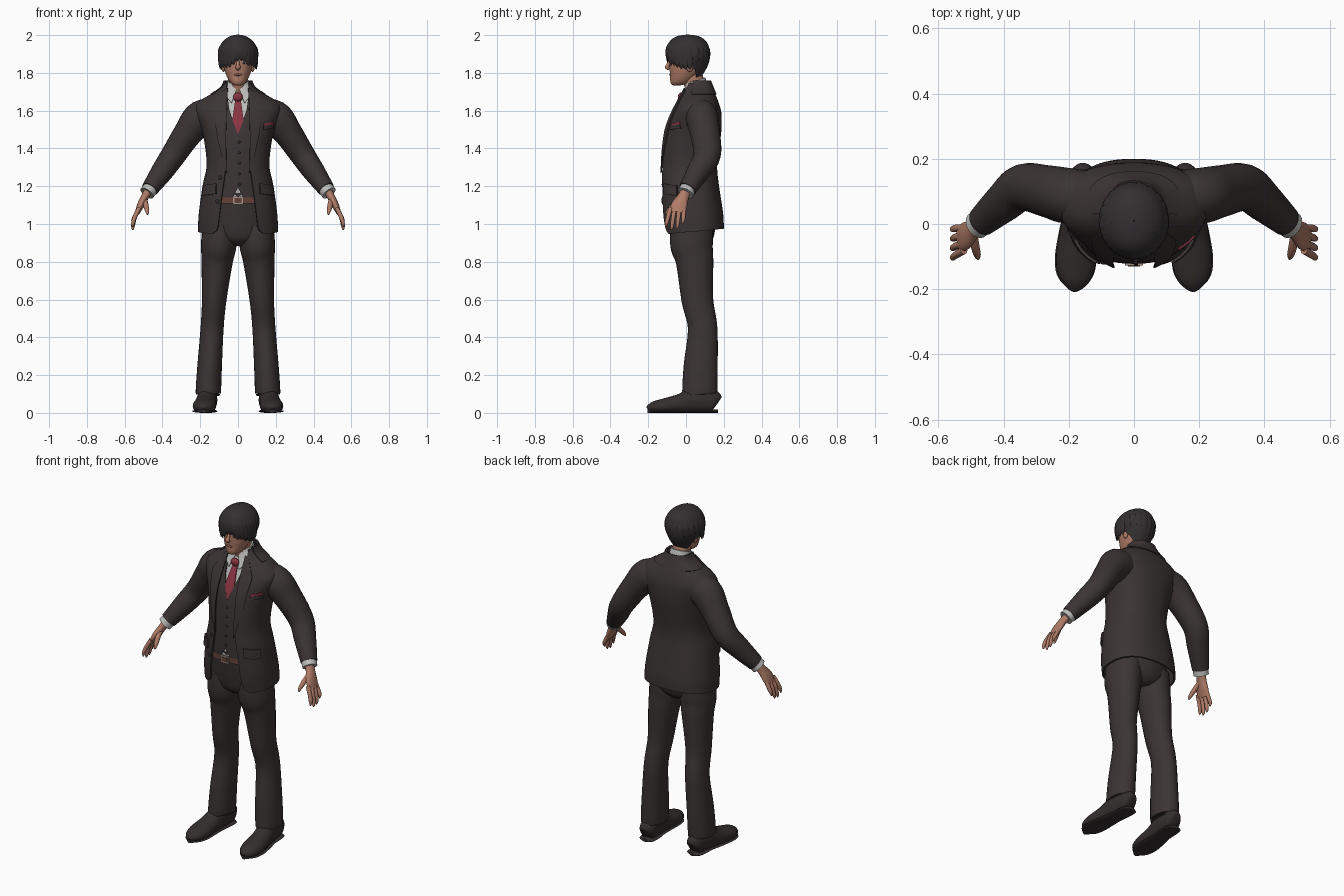
import bpy, bmesh, math, random
from mathutils import Vector

random.seed(4)


def mat(name, r, g, b):
    m = bpy.data.materials.new(name)
    m.diffuse_color = (r, g, b, 1)
    return m


SUIT = mat("dark suit cloth", .044, .034, .034)
HAIR = mat("black hair", .033, .029, .030)
SHOE = mat("dark shoe leather", .035, .028, .028)
SKIN = mat("skin", .43, .20, .135)
SHIRT = mat("shirt white", .50, .51, .49)
RED = mat("tie red", .26, .035, .055)
BELT = mat("belt brown", .13, .055, .04)
METAL = mat("buckle metal", .38, .30, .25)
LIPS = mat("lips", .32, .12, .09)


def add(name, verts, faces, m, thick=0):
    me = bpy.data.meshes.new(name)
    me.from_pydata([tuple(v) for v in verts], [], faces)
    bm = bmesh.new()
    bm.from_mesh(me)
    bmesh.ops.remove_doubles(bm, verts=bm.verts, dist=1e-5)
    bmesh.ops.recalc_face_normals(bm, faces=bm.faces)
    bm.to_mesh(me)
    bm.free()
    me.materials.append(m)
    ob = bpy.data.objects.new(name, me)
    bpy.context.collection.objects.link(ob)
    for o in bpy.context.selected_objects:
        o.select_set(False)
    ob.select_set(True)
    bpy.context.view_layer.objects.active = ob
    if thick:
        s = ob.modifiers.new("thickness", 'SOLIDIFY')
        s.thickness, s.offset = thick, 0
        bpy.ops.object.modifier_apply(modifier=s.name)
    bpy.ops.object.shade_smooth_by_angle(angle=math.radians(45))
    return ob


def spline(pts, per=5):
    """Catmull-Rom samples through tuples of any length."""
    p = [pts[0]] + list(pts) + [pts[-1]]
    out = []
    for i in range(1, len(p) - 2):
        for k in range(per):
            t = k / per
            out.append([.5 * (2 * b + (c - a) * t + (2 * a - 5 * b + 4 * c - d) * t * t
                              + (3 * b - a - 3 * c + d) * t ** 3)
                        for a, b, c, d in zip(*p[i - 1:i + 3])])
    return out + [list(pts[-1])]


def lerp(table, z):
    if z <= table[0][0]:
        return list(table[0][1:])
    for a, b in zip(table, table[1:]):
        if z <= b[0]:
            t = (z - a[0]) / (b[0] - a[0])
            return [u + (v - u) * t for u, v in zip(a[1:], b[1:])]
    return list(table[-1][1:])


def tube(name, pts, m, up=(0, 1, 0), n=20, per=5, floor=None):
    """Elliptical sweep along (x, y, z, side radius, up radius)."""
    s = spline(pts, per)
    c = [Vector(p[:3]) for p in s]
    vs, up = [], Vector(up)
    for i, p in enumerate(s):
        t = (c[min(i + 1, len(c) - 1)] - c[max(i - 1, 0)]).normalized()
        a = t.cross(up).normalized()
        b = a.cross(t)
        for k in range(n):
            q = 2 * math.pi * k / n
            v = c[i] + a * p[3] * math.cos(q) + b * p[4] * math.sin(q)
            if floor is not None:
                v.z = max(v.z, floor)
            vs.append(v)
    L = len(s)
    fs = [(i * n + k, i * n + (k + 1) % n, (i + 1) * n + (k + 1) % n, (i + 1) * n + k)
          for i in range(L - 1) for k in range(n)]
    fs += [tuple(range(n)), tuple(range((L - 1) * n, L * n))]
    return add(name, vs, fs, m)


# Cross-sections: height, front y, back y, half width
BODY = spline([(.945, -.115, .195, .207), (1.05, -.128, .192, .203), (1.2, -.13, .17, .183),
               (1.3, -.128, .16, .162), (1.4, -.122, .17, .168), (1.5, -.106, .183, .188),
               (1.58, -.075, .183, .22), (1.62, -.055, .175, .222), (1.655, -.037, .163, .19),
               (1.69, -.02, .148, .128), (1.725, -.008, .134, .08), (1.76, 0, .12, .064)])
SCALP = spline([(1.775, -.07, .075, .06), (1.83, -.09, .108, .083), (1.88, -.101, .121, .1),
                (1.92, -.102, .122, .1), (1.96, -.088, .108, .082), (1.985, -.06, .08, .053),
                (1.996, -.03, .05, .027), (2.0, .008, .012, .001)])
P = 2.35


def shell(name, table, z0, z1, opening, m, off=0, thick=0, lift=0, p=P, rows=48, n=56, by_angle=False):
    """Wrap a sheet round the sections, leaving a front gap given by (height, gap)."""
    vs = []
    for i in range(rows + 1):
        z = z0 + (z1 - z0) * i / rows
        yf, yb, rx = lerp(table, z)
        yf, yb, rx = yf + off, yb - off, max(rx - off, .001)
        g = lerp(opening, z)[0]
        a0 = g if by_angle else math.asin(min(1, max(0, g / rx) ** (p / 2)))
        for k in range(n + 1):
            a = a0 + (2 * math.pi - 2 * a0) * k / n
            s, c = math.sin(a), math.cos(a)
            x = rx * math.copysign(abs(s) ** (2 / p), s)
            y = (yf + yb) / 2 - (yb - yf) / 2 * math.copysign(abs(c) ** (2 / p), c)
            vs.append((x, y, z + lift * (1 - c) / 2 * max(0, 1 - (z - z0) / .12)))
    w = n + 1
    fs = [(i * w + k, i * w + k + 1, (i + 1) * w + k + 1, (i + 1) * w + k)
          for i in range(rows) for k in range(n)]
    return add(name, vs, fs, m, thick)


def front_y(x, z, off):
    yf, yb, rx = lerp(BODY, z)
    r = min(.999, abs(x) / (rx - off))
    return (yf + yb) / 2 - ((yb - yf) / 2 - off) * (1 - r ** P) ** (1 / P)


def patch(name, left, right, off, m, side=1, thick=.006, n=8):
    """Plate hugging the chest between two (x, z) edge lines."""
    def resample(e):
        t = [(i, *q) for i, q in enumerate(e)]
        return [lerp(t, (len(e) - 1) * j / 16) for j in range(17)]
    vs = []
    for (xa, za), (xb, zb) in zip(resample(left), resample(right)):
        for k in range(n + 1):
            x, z = xa + (xb - xa) * k / n, za + (zb - za) * k / n
            vs.append((side * x, front_y(x, z, off), z))
    w = n + 1
    fs = [(i * w + k, i * w + k + 1, (i + 1) * w + k + 1, (i + 1) * w + k)
          for i in range(16) for k in range(n)]
    return add(name, vs, fs, m, thick)


def ball(name, loc, r, m):
    vs, fs, n, h = [], [], 14, 8
    for i in range(h + 1):
        a = math.pi * i / h
        vs += [(loc[0] + r[0] * math.sin(a) * math.cos(2 * math.pi * k / n),
                loc[1] + r[1] * math.sin(a) * math.sin(2 * math.pi * k / n),
                loc[2] + r[2] * math.cos(a)) for k in range(n)]
    fs = [(i * n + k, i * n + (k + 1) % n, (i + 1) * n + (k + 1) % n, (i + 1) * n + k)
          for i in range(h) for k in range(n)]
    return add(name, vs, fs, m)


# Clothed torso: shirt, waistcoat, jacket
shell("shirt", BODY, 1.13, 1.72, [(0, 0)], SHIRT, off=.02)
shell("waistcoat", BODY, 1.14, 1.70, [(1.14, .03), (1.19, 0), (1.475, 0), (1.60, .045), (1.70, .06)],
      SUIT, off=.011, thick=.006)
shell("jacket", BODY, .945, 1.745,
      [(.945, .135), (.96, .115), (.985, .104), (1.15, .085), (1.28, .066), (1.45, .072),
       (1.6, .068), (1.7, .062), (1.745, .056)], SUIT, thick=.01, lift=.03)
shell("jacket_collar", BODY, 1.685, 1.757, [(0, 1.25)], SUIT, off=-.007, thick=.01, by_angle=True, rows=8)
tube("shirt_collar", [(0, .07, 1.69, .066, .06), (0, .056, 1.73, .06, .058), (0, .047, 1.758, .057, .058)], SHIRT)
tube("hips", [(0, .035, .885, .06, .07), (0, .035, .93, .165, .112), (0, .03, 1.05, .18, .13),
              (0, .025, 1.17, .165, .137)], SUIT, n=32)
patch("belt", [(-.1, 1.108), (-.1, 1.14)], [(.1, 1.108), (.1, 1.14)], .011, BELT)
patch("belt_buckle", [(-.027, 1.102), (-.027, 1.146)], [(.027, 1.102), (.027, 1.146)], .005, METAL)
patch("buckle_centre", [(-.018, 1.111), (-.018, 1.137)], [(.018, 1.111), (.018, 1.137)], .002, BELT)
patch("tie", [(-.014, 1.66), (-.03, 1.55), (-.002, 1.478)], [(.014, 1.66), (.03, 1.55), (.002, 1.478)], .011, RED)
ball("tie_knot", (0, -.027, 1.672), (.026, .016, .024), RED)
patch("pocket_square", [(.135, 1.518), (.137, 1.531)], [(.187, 1.526), (.186, 1.541)], -.007, RED)
patch("breast_pocket", [(.133, 1.498), (.135, 1.52)], [(.187, 1.506), (.187, 1.528)], -.009, SUIT)
for i in range(5):
    z = 1.21 + .056 * i
    ball("waistcoat_button", (.006, front_y(0, z, .006), z), (.007, .005, .007), SHOE)
for x, z in ((-.092, 1.245), (-.108, 1.12)):
    ball("jacket_button", (x, front_y(x, z, -.004), z), (.011, .006, .011), SHOE)

# Head, face and neck
tube("neck", [(0, .065, 1.66, .055, .055), (0, .045, 1.74, .05, .054), (0, .025, 1.82, .05, .055)], SKIN)
FACE = spline([(1.733, -.066, -.035, .014), (1.738, -.076, -.01, .028), (1.755, -.083, .03, .045),
               (1.785, -.084, .065, .061), (1.82, -.087, .09, .072), (1.87, -.089, .1, .077),
               (1.93, -.083, .1, .072), (1.975, -.03, .05, .03)])
head = shell("head", FACE, 1.733, 1.975, [(0, 0)], SKIN, p=2.15)
ball("chin_underside", (0, -.04, 1.752), (.036, .036, .019), SKIN)
tube("nose", [(0, -.084, 1.868, .007, .006), (0, -.094, 1.845, .009, .009), (0, -.1, 1.83, .014, .011),
              (0, -.088, 1.818, .01, .006)], SKIN, n=12)
ball("lips", (0, -.083, 1.79), (.021, .006, .006), LIPS)
for s in (1, -1):
    ball("ear", (s * .077, .02, 1.835), (.012, .019, .03), SKIN)
    ball("eye", (s * .032, -.081, 1.853), (.014, .005, .005), SHIRT)
    ball("iris", (s * .032, -.083, 1.853), (.006, .005, .006), HAIR)
    tube("eyebrow", [(s * .014, -.088, 1.868, .003, .003), (s * .034, -.083, 1.874, .005, .004),
                     (s * .054, -.068, 1.868, .002, .002)], HAIR, up=(0, 0, 1), n=8)

# Hair: cap with open face, then overlapping fringe and crown locks
shell("hair_cap", SCALP, 1.775, 2.0, [(1.775, 2.35), (1.82, 1.95), (1.84, 1.5), (1.87, 1.05), (1.885, 0)],
      HAIR, thick=.006, p=2.05, by_angle=True)


def lock(a, sweep, z_tip):
    pts = []
    for t, r in ((0, .012), (.3, .022), (.6, .024), (.85, .016), (1, .002)):
        z = 1.975 + (z_tip - 1.975) * t
        yf, yb, rx = lerp(SCALP, max(z, 1.885 if abs(a) < 1.7 else 0))
        q = a + sweep * t
        pts.append((rx * .97 * math.sin(q), (yf + yb) / 2 - (yb - yf) * .485 * math.cos(q), z, r, r * .4))
    tube("hair_lock", pts, HAIR, up=(math.sin(a), -math.cos(a), .3), n=10, per=4)


for i in range(15):
    a = -1.5 + i * 3 / 14
    lock(a, .18, 1.862 - .035 * abs(math.sin(a)) + random.uniform(-.014, .01))
for i in range(9):
    lock(1.9 + i * .31, .15, 1.81 + random.uniform(-.02, .015))

# Mirrored parts
for s, side in ((1, "left_"), (-1, "right_")):
    def limb(name, pts, m, **k):
        return tube(side + name, [(s * p[0], *p[1:]) for p in pts], m, **k)

    patch(side + "lapel", [(.054, 1.72), (.06, 1.6), (.064, 1.45), (.06, 1.27)],
          [(.078, 1.705), (.132, 1.615), (.108, 1.45), (.064, 1.27)], -.009, SUIT, s)
    patch(side + "collar_wing", [(.008, 1.71), (.034, 1.64)], [(.052, 1.755), (.064, 1.675)], .005, SHIRT, s)
    patch(side + "pocket_flap", [(.115, 1.215), (.117, 1.16)], [(.181, 1.205), (.188, 1.15)], -.01, SUIT, s, .009)
    limb("sleeve", [(.11, .08, 1.57, .09, .08), (.195, .085, 1.56, .094, .086), (.262, .1, 1.485, .077, .08),
                    (.342, .112, 1.365, .066, .072), (.4, .067, 1.28, .059, .062), (.467, .008, 1.185, .045, .047)],
         SUIT, n=24)
    limb("shirt_cuff", [(.45, .02, 1.205, .04, .042), (.482, -.004, 1.163, .041, .043)], SHIRT)
    limb("palm", [(.468, .005, 1.185, .024, .028), (.492, -.014, 1.145, .021, .03),
                  (.515, -.035, 1.1, .019, .043), (.533, -.046, 1.06, .013, .041)], SKIN)
    for j, tip in enumerate((.985, .968, .973, .998)):
        y = -.081 + .023 * j
        limb("finger", [(.522, y, 1.085, .012, .012), (.545, y - .013 + .004 * j, 1.04, .0115, .0115),
                        (.556, y - .022 + .006 * j, tip + .02, .0095, .0095),
                        (.556, y - .025 + .006 * j, tip, .003, .003)], SKIN, n=10)
    limb("thumb", [(.495, -.025, 1.135, .014, .014), (.488, -.066, 1.1, .014, .014),
                   (.481, -.094, 1.07, .011, .011), (.478, -.107, 1.05, .004, .004)], SKIN, n=10)
    limb("trouser_leg", [(.098, .03, .99, .09, .112), (.102, .03, .89, .094, .113), (.111, .046, .8, .083, .099),
                         (.126, .06, .6, .065, .084), (.137, .088, .45, .061, .078), (.15, .078, .25, .065, .09),
                         (.157, .073, .115, .067, .093), (.157, .073, .105, .062, .088)], SUIT, n=28)
    limb("shoe", [(.156, .165, .05, .025, .035), (.157, .15, .058, .043, .058), (.16, .1, .068, .051, .07),
                  (.165, .04, .065, .053, .07), (.172, -.03, .048, .057, .053), (.178, -.11, .036, .062, .042),
                  (.18, -.165, .03, .05, .033), (.181, -.195, .024, .026, .02), (.181, -.203, .02, .008, .008)],
         SHOE, up=(0, 0, 1), n=24, floor=.004)
    limb("shoe_sole", [(.156, .168, .009, .02, .009), (.157, .15, .009, .046, .009), (.16, .1, .009, .052, .009),
                       (.165, .04, .009, .05, .009), (.173, -.03, .009, .058, .009), (.179, -.11, .009, .064, .009),
                       (.181, -.165, .009, .052, .009), (.181, -.205, .009, .012, .009)],
         SHOE, up=(0, 0, 1), n=16, floor=0)
